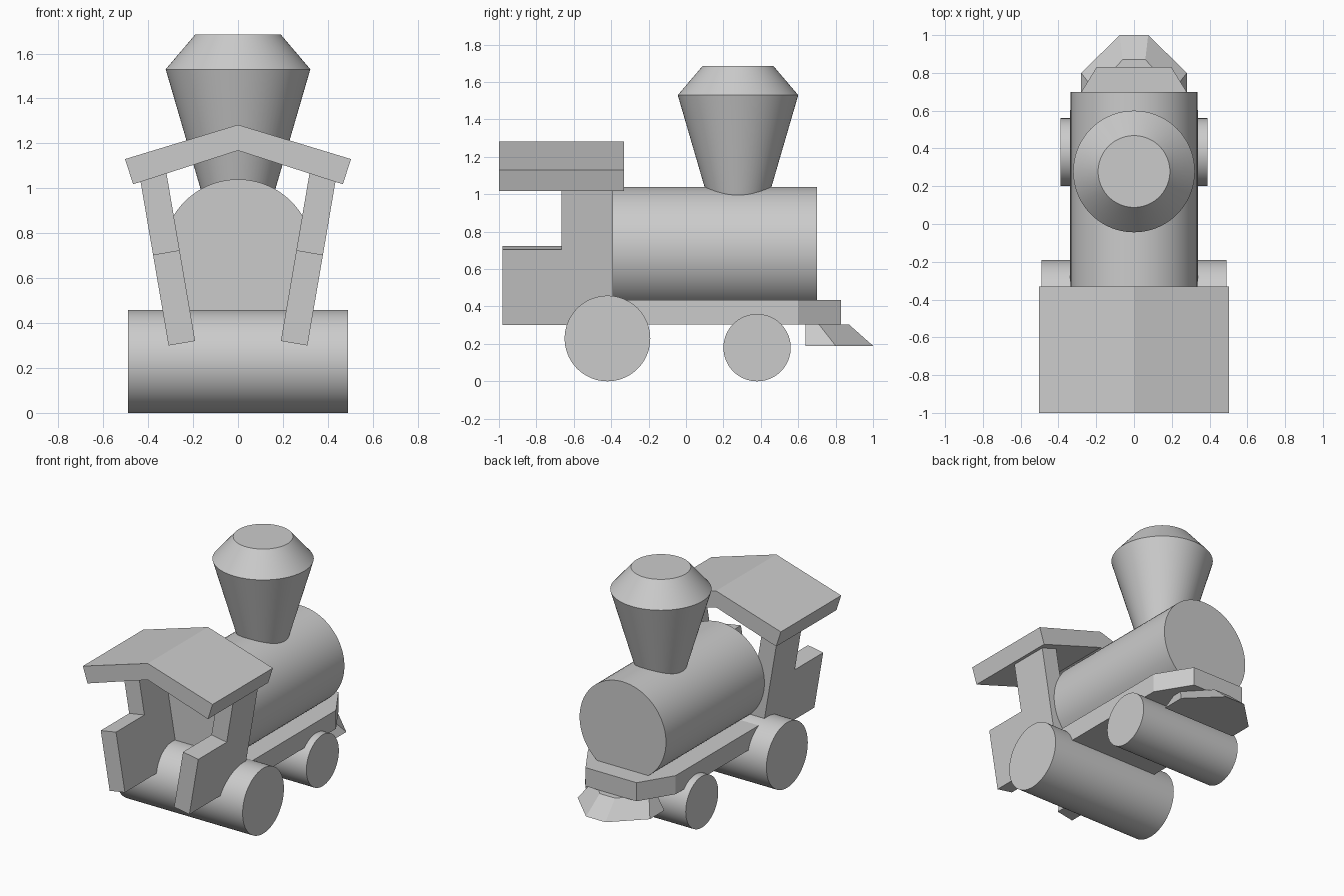
import bpy, bmesh
from math import sin, cos, pi, radians
from mathutils import Vector

if "Cube" in bpy.data.objects:
    bpy.data.objects.remove(bpy.data.objects["Cube"])


def loft(name, rings):
    """Closed solid through matching rings of 3D points."""
    bm = bmesh.new()
    rows = [[bm.verts.new(p) for p in ring] for ring in rings]
    n = len(rows[0])
    for a, b in zip(rows, rows[1:]):
        for i in range(n):
            j = (i + 1) % n
            bm.faces.new((a[i], a[j], b[j], b[i]))
    bm.faces.new(rows[0])
    bm.faces.new(rows[-1])
    bmesh.ops.recalc_face_normals(bm, faces=bm.faces)
    mesh = bpy.data.meshes.new(name)
    bm.to_mesh(mesh)
    bm.free()
    mesh.polygons.foreach_set("use_smooth", [True] * len(mesh.polygons))
    mesh.set_sharp_from_angle(angle=radians(20))
    ob = bpy.data.objects.new(name, mesh)
    bpy.context.collection.objects.link(ob)
    return ob


def circle(r, n=72):
    return [(r * cos(2 * pi * i / n), r * sin(2 * pi * i / n)) for i in range(n)]


def mirrored(half):
    """Complete a right-hand outline (x, y) across x = 0."""
    return half + [(-x, y) for x, y in reversed(half)]


# Boiler, lying along y and sunk into the chassis
loft("boiler", [[(x, y, 0.705 + z) for x, z in circle(0.335)] for y in (-0.39, 0.70)])

# Flared smokestack
stack = [(0.15, 0.94), (0.322, 1.53), (0.19, 1.685)]
loft("smokestack", [[(x, 0.278 + y, z) for x, y in circle(r)] for r, z in stack])

# Wheel rollers
for name, half, y, r in (("rear_wheels", 0.49, -0.42, 0.229),
                         ("front_wheels", 0.39, 0.38, 0.18)):
    loft(name, [[(x, y + a, r + b) for a, b in circle(r)] for x in (-half, half)])

# Chassis plate with chamfered nose
plate = mirrored([(0.34, -0.39), (0.34, 0.60), (0.198, 0.83)])
loft("chassis", [[(x, y, z) for x, y in plate] for z in (0.305, 0.435)])

# Sloped cowcatcher
low = mirrored([(0.28, 0.64), (0.28, 0.80), (0.075, 1.0)])
high = mirrored([(0.21, 0.64), (0.21, 0.71), (0.06, 0.87)])
loft("cowcatcher", [[(x, y, 0.19) for x, y in low], [(x, y, 0.305) for x, y in high]])

# Leaning L-shaped cab walls
tilt = radians(9.7)
up, out = Vector((sin(tilt), 0, cos(tilt))), Vector((cos(tilt), 0, -sin(tilt)))
outline = [(-0.98, 0), (-0.39, 0), (-0.39, 0.76), (-0.665, 0.76), (-0.665, 0.41), (-0.98, 0.41)]
for side, name in ((1, "right_cab_wall"), (-1, "left_cab_wall")):
    rings = []
    for t in (-0.06, 0.06):
        pts = [Vector((0.25, y, 0.31)) + up * h + out * t for y, h in outline]
        rings.append([(side * p.x, p.y, p.z) for p in pts])
    loft(name, rings)

# Gabled cab roof
gable = [(0, 1.283), (0.503, 1.13), (0.467, 1.018), (0, 1.168), (-0.467, 1.018), (-0.503, 1.13)]
loft("cab_roof", [[(x, y, z) for x, z in gable] for y in (-1.0, -0.332)])
